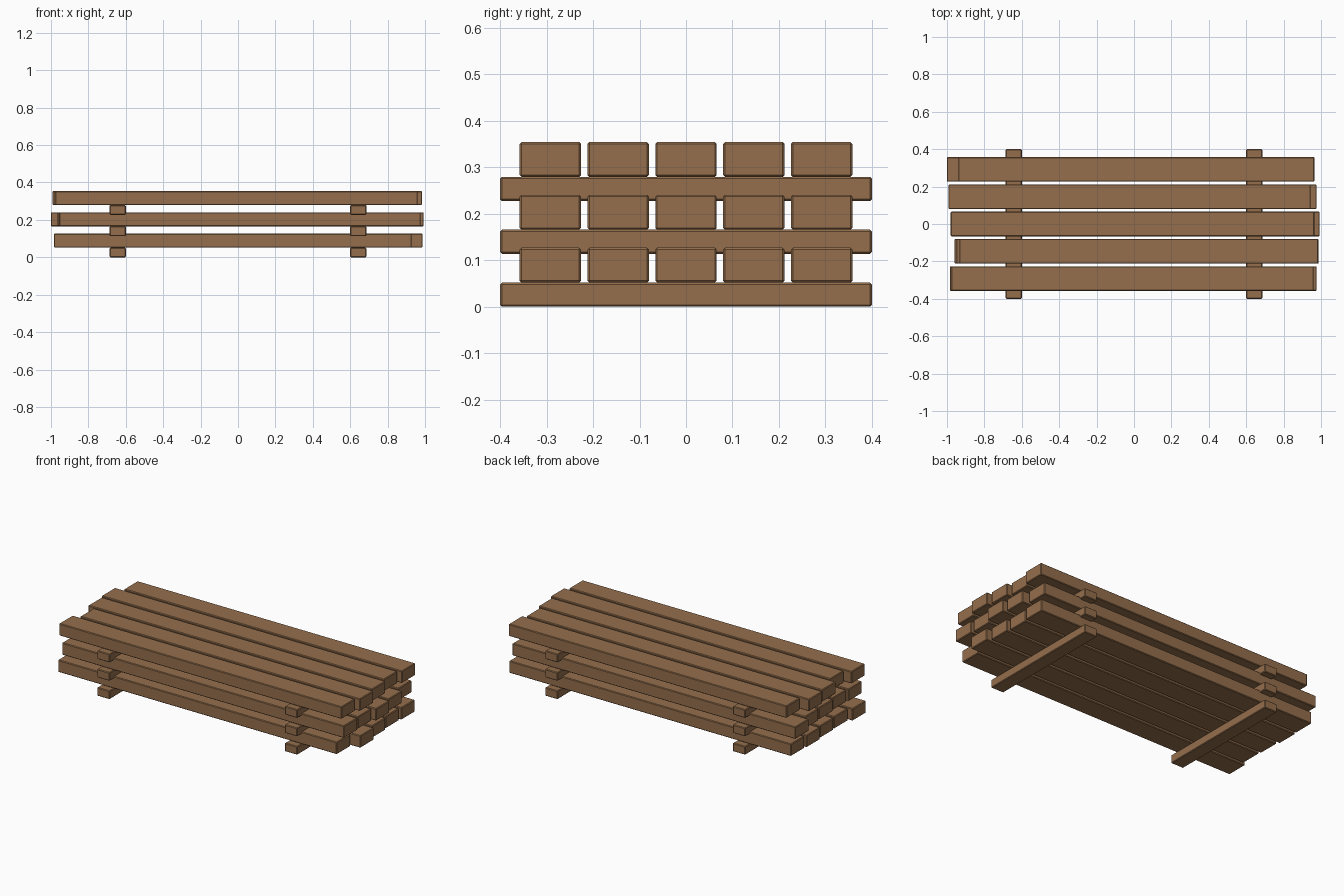
import bpy
import bmesh

if "Cube" in bpy.data.objects:
    bpy.data.objects.remove(bpy.data.objects["Cube"])

wood = bpy.data.materials.new("brown_wood")
wood.diffuse_color = (0.30, 0.158, 0.073, 1)
wood.use_nodes = True
wood.node_tree.nodes["Principled BSDF"].inputs["Base Color"].default_value = wood.diffuse_color


# chamfered timber box given by its min and max corners
def timber(name, lo, hi, chamfer=0.004):
    bm = bmesh.new()
    bmesh.ops.create_cube(bm, size=1)
    for v in bm.verts:
        v.co = [(a + b) / 2 + c * (b - a) for a, b, c in zip(lo, hi, v.co)]
    bmesh.ops.bevel(bm, geom=bm.edges[:], offset=chamfer, segments=1,
                    affect='EDGES', profile=0.5)
    bmesh.ops.recalc_face_normals(bm, faces=bm.faces[:])
    mesh = bpy.data.meshes.new(name)
    bm.to_mesh(mesh)
    bm.free()
    mesh.materials.append(wood)
    obj = bpy.data.objects.new(name, mesh)
    bpy.context.collection.objects.link(obj)


# left and right plank ends, front row to back row, for each layer
ENDS = [
    [(-0.984, 0.928), (-0.96, 0.987), (-0.965, 0.965), (-0.975, 0.955), (-0.97, 0.962)],
    [(-0.956, 0.976), (-0.95, 0.97), (-0.96, 0.993), (-0.965, 0.976), (-1.0, 0.94)],
    [(-0.976, 0.96), (-0.933, 0.984), (-0.98, 0.965), (-0.992, 0.944), (-0.939, 0.965)],
]
PITCH, BEARER_H, PLANK_H = 0.1137, 0.052, 0.075

for layer, row_ends in enumerate(ENDS):
    z = layer * PITCH
    # two cross bearers under each layer
    for side, x in (("left", -0.643), ("right", 0.643)):
        timber(f"bearer_{side}_{layer + 1}", (x - 0.043, -0.4, z),
               (x + 0.043, 0.4, z + BEARER_H))
    # five long planks
    for row, (x0, x1) in enumerate(row_ends):
        y = (row - 2) * 0.146
        timber(f"plank_{layer + 1}_{row + 1}", (x0, y - 0.066, z + BEARER_H),
               (x1, y + 0.066, z + BEARER_H + PLANK_H))
